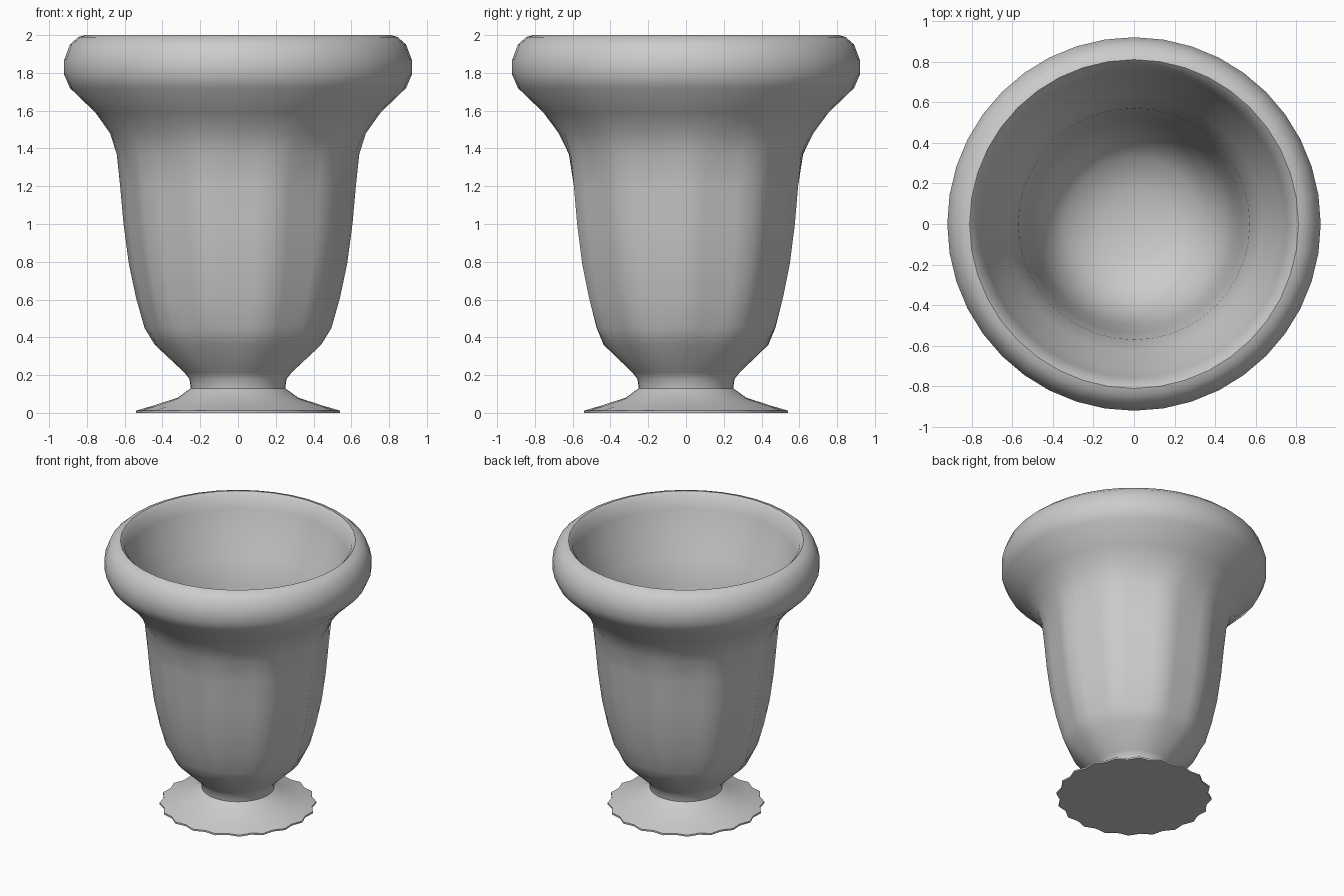
import bpy, bmesh
from math import sin, cos, pi, radians

if "Cube" in bpy.data.objects:
    bpy.data.objects.remove(bpy.data.objects["Cube"])

SEG = 40      # sides of the round parts
PANELS = 10   # flat facets round the body

# outer profile, bottom to top: radius, height, facet strength, scallop depth
outer = [
    (0.54, 0.0, 0, 0.025), (0.54, 0.012, 0, 0.025), (0.46, 0.035, 0, 0.008),
    (0.32, 0.08, 0, 0), (0.25, 0.13, 0, 0), (0.257, 0.18, 0, 0), (0.285, 0.215, 0, 0),
    (0.44, 0.36, 0.2, 0), (0.495, 0.45, 0.9, 0), (0.54, 0.61, 1, 0),
    (0.578, 0.79, 1, 0), (0.606, 1.0, 1, 0), (0.624, 1.2, 1, 0),
    (0.642, 1.37, 0.7, 0), (0.677, 1.48, 0.1, 0), (0.755, 1.59, 0, 0),
    (0.89, 1.72, 0, 0), (0.92, 1.79, 0, 0), (0.92, 1.87, 0, 0),
    (0.89, 1.95, 0, 0), (0.845, 1.99, 0, 0), (0.81, 2.0, 0, 0)]
# hollow inside, rim down to the floor
inner = [
    (0.785, 1.975, 0, 0), (0.755, 1.89, 0, 0), (0.72, 1.76, 0, 0), (0.63, 1.58, 0, 0),
    (0.57, 1.4, 0, 0), (0.535, 1.1, 0, 0), (0.5, 0.8, 0, 0), (0.44, 0.53, 0, 0),
    (0.33, 0.4, 0, 0), (0.17, 0.34, 0, 0)]


def radius(r, facet, scallop, i):
    """Blend a circle towards a ten-sided section, with an optional wavy edge."""
    a = 2 * pi * i / SEG
    half = pi / PANELS
    flat = cos(half) / cos(a % (2 * half) - half)
    return r * (1 + facet * (flat - 1)) - scallop * (1 - cos(20 * a)) / 2


bm = bmesh.new()
rings = []
for r, z, facet, scallop in outer + inner:
    ring = []
    for i in range(SEG):
        a = 2 * pi * i / SEG
        q = radius(r, facet, scallop, i)
        ring.append(bm.verts.new((q * cos(a), q * sin(a), z)))
    rings.append(ring)
for lo, hi in zip(rings, rings[1:]):
    for i in range(SEG):
        j = (i + 1) % SEG
        bm.faces.new((lo[i], lo[j], hi[j], hi[i]))

# underside of the foot and floor of the bowl
bm.faces.new(rings[0][::-1])
centre = bm.verts.new((0, 0, 0.325))
for i in range(SEG):
    bm.faces.new((rings[-1][i], rings[-1][(i + 1) % SEG], centre))
bm.normal_update()

mesh = bpy.data.meshes.new("pedestal_urn")
bm.to_mesh(mesh)
bm.free()
urn = bpy.data.objects.new("pedestal_urn", mesh)
bpy.context.collection.objects.link(urn)

bpy.context.view_layer.objects.active = urn
urn.select_set(True)
bpy.ops.object.shade_smooth_by_angle(angle=radians(50))
